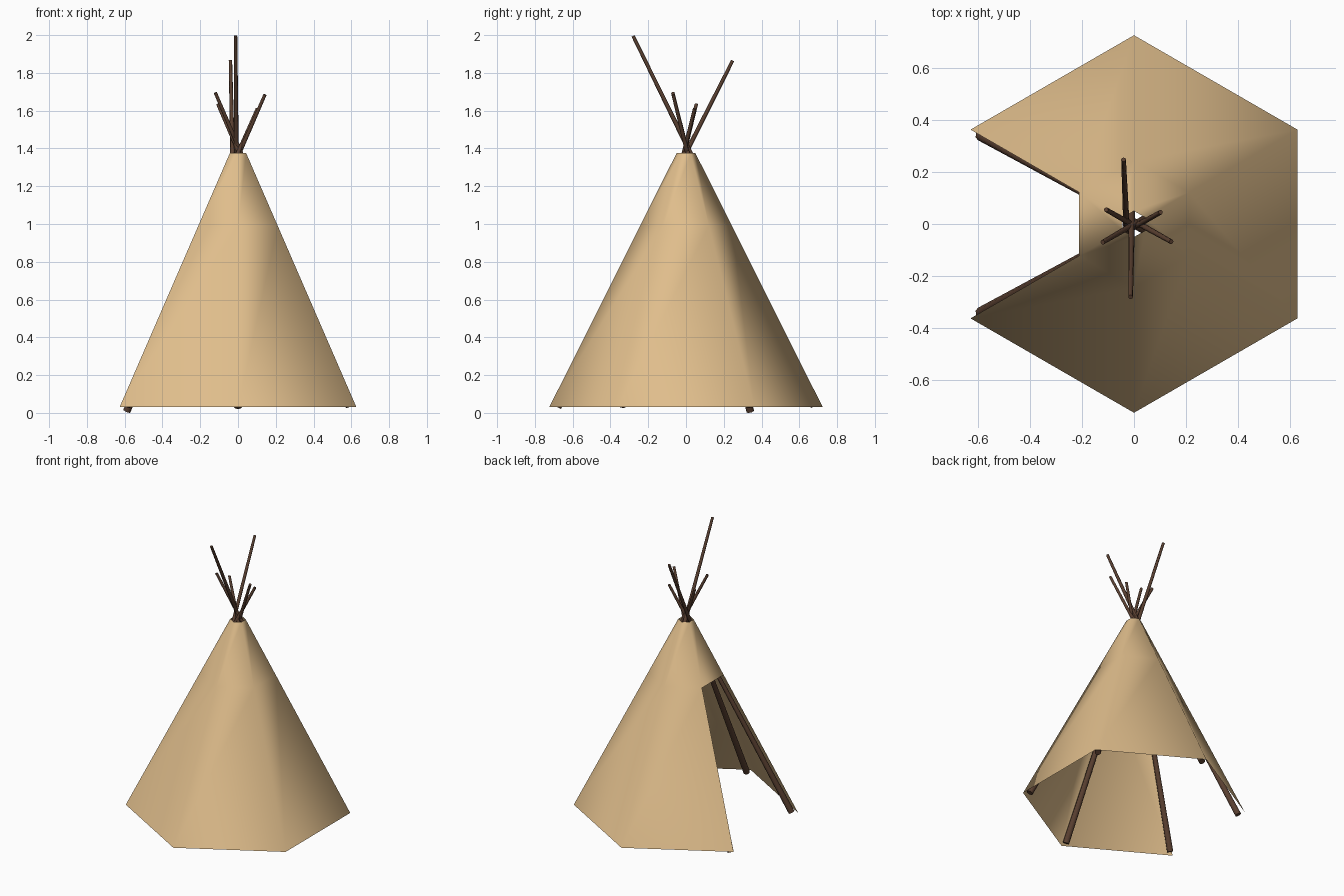
import bpy, bmesh, math
from mathutils import Vector

if "Cube" in bpy.data.objects:
    bpy.data.objects.remove(bpy.data.objects["Cube"])


def material(name, rgb):
    m = bpy.data.materials.new(name)
    m.diffuse_color = (*rgb, 1)
    m.use_nodes = True
    m.node_tree.nodes["Principled BSDF"].inputs["Base Color"].default_value = m.diffuse_color
    return m


def finish(name, bm, mat, angle):
    mesh = bpy.data.meshes.new(name)
    bm.to_mesh(mesh)
    bm.free()
    mesh.materials.append(mat)
    ob = bpy.data.objects.new(name, mesh)
    bpy.context.collection.objects.link(ob)
    bpy.ops.object.select_all(action='DESELECT')
    ob.select_set(True)
    bpy.context.view_layer.objects.active = ob
    bpy.ops.object.shade_smooth_by_angle(angle=math.radians(angle))
    return ob


canvas = material("canvas", (0.74, 0.51, 0.26))
wood = material("dark_wood", (0.10, 0.05, 0.03))

# Six-sided canvas cover, open at the bottom, with a doorway in the -x side
bm = bmesh.new()
corners = [math.radians(30 + 60 * i) for i in range(6)]
rings = [[bm.verts.new((r * math.cos(a), r * math.sin(a), z)) for a in corners]
         for r, z in ((0.724, 0.03), (0.243, 0.99), (0.05, 1.375))]
for level in range(2):
    for i in range(6):
        if level == 0 and i == 2:  # doorway
            continue
        j = (i + 1) % 6
        lo, hi = rings[level], rings[level + 1]
        bm.faces.new((lo[i], lo[j], hi[j], hi[i]))
finish("canvas_cover", bm, canvas, 75)

# Tapered poles, one in each corner, crossing above the cover:
# corner angle, foot height, tip position
poles = [
    (30, 0.035, (-0.12, -0.07, 1.695)),
    (90, 0.035, (-0.013, -0.28, 1.995)),
    (150, 0.009, (0.143, -0.068, 1.685)),
    (210, 0.035, (0.102, 0.045, 1.61)),
    (270, 0.03, (-0.04, 0.247, 1.865)),
    (330, 0.035, (-0.107, 0.055, 1.635)),
]
for n, (deg, z, tip) in enumerate(poles, 1):
    a = math.radians(deg)
    foot = Vector((0.68 * math.cos(a), 0.68 * math.sin(a), z))
    axis = Vector(tip) - foot
    bm = bmesh.new()
    bmesh.ops.create_cone(bm, cap_ends=True, segments=8, radius1=0.021,
                          radius2=0.009, depth=axis.length)
    turn = axis.to_track_quat('Z', 'Y').to_matrix().to_4x4()
    bm.transform(turn)
    bmesh.ops.translate(bm, verts=bm.verts, vec=foot + axis / 2)
    finish(f"pole_{n}", bm, wood, 50)
